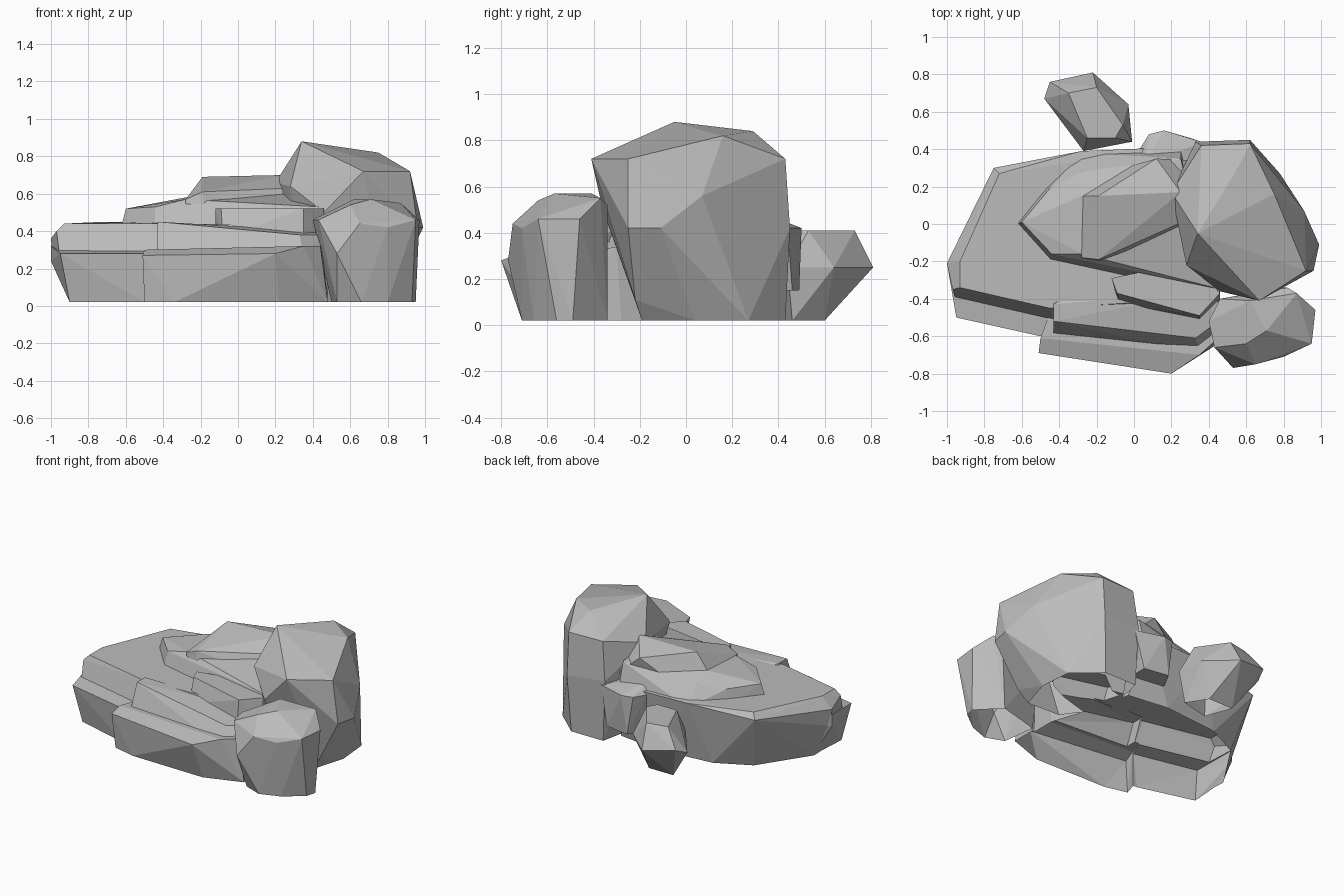
import bpy
import bmesh
import math
from mathutils import Vector

# Start clean: remove only the default cube
default_cube = bpy.data.objects.get("Cube")
if default_cube:
    bpy.data.objects.remove(default_cube, do_unlink=True)

# One flat stone colour for every part
stone = bpy.data.materials.new("grey_stone")
stone.use_nodes = True
stone_colour = (0.5, 0.5, 0.5, 1)
stone.diffuse_color = stone_colour
shader = next(node for node in stone.node_tree.nodes if node.type == "BSDF_PRINCIPLED")
shader.inputs["Base Color"].default_value = stone_colour
shader.inputs["Roughness"].default_value = 0.9


def ring(height, *corners):
    """Give a flat outline one height; a corner may carry its own height."""
    return [corner if len(corner) == 3 else (*corner, height) for corner in corners]


def rock(name, *rings):
    """Wrap a closed convex stone around rings given in hundredths of a unit."""
    mesh = bpy.data.meshes.new(name)
    bm = bmesh.new()
    for outline in rings:
        for corner in outline:
            bm.verts.new(Vector(corner) / 100)
    hull = bmesh.ops.convex_hull(bm, input=bm.verts)
    unused = {item for key in ("geom_interior", "geom_unused") for item in hull[key]
              if isinstance(item, bmesh.types.BMVert)}
    bmesh.ops.delete(bm, geom=list(unused), context="VERTS")
    bmesh.ops.recalc_face_normals(bm, faces=bm.faces)
    bm.to_mesh(mesh)
    bm.free()
    mesh.materials.append(stone)
    obj = bpy.data.objects.new(name, mesh)
    bpy.context.collection.objects.link(obj)
    return obj


def fuse(name, first, others):
    """Unite the stones into one skin that is open underneath."""
    for other in others:
        union = first.modifiers.new(other.name, "BOOLEAN")
        union.operation = "UNION"
        union.solver = "EXACT"
        union.object = other
    bpy.context.view_layer.update()
    evaluated = first.evaluated_get(bpy.context.evaluated_depsgraph_get())
    bm = bmesh.new()
    bm.from_mesh(evaluated.to_mesh())
    evaluated.to_mesh_clear()
    ground = [face for face in bm.faces
              if face.normal.z < -0.9 and face.calc_center_median().z < 0.06]
    bmesh.ops.delete(bm, geom=ground, context="FACES")
    # Merge nearly flat triangles into broad facets
    bmesh.ops.dissolve_limit(bm, angle_limit=math.radians(3),
                             verts=bm.verts, edges=bm.edges)
    first.modifiers.clear()
    bm.to_mesh(first.data)
    bm.free()
    for other in others:
        bpy.data.objects.remove(other, do_unlink=True)
    first.name = name


# Tall boulder
tall_boulder = rock(
    "tall_boulder",
    ring(2, (80, 4), (78, 27), (60, 43), (35, 43), (73, -19), (48, -18), (28, 10)),
    ring(42, (96, -25), (99, -11), (91, 7, 56), (79, -22, 11), (46, -36, 50), (33, 44, 45),
         (62, 45), (20, 17, 66)),
    ring(72, (67, -41), (92, -25), (62, 43), (36, 42), (28, -22, 64)),
    ring(84, (34, -5, 88), (75, 16, 82), (55, 29)),
)

# Short boulder at the front
front_boulder = rock(
    "front_boulder",
    ring(2, (80, -34), (95, -49), (93, -56), (80, -66), (66, -71), (53, -66), (50, -42)),
    ring(46, (43, -66), (40, -52), (46, -40), (97, -46), (95, -64), (80, -71, 42),
         (53, -77, 28), (65, -75, 44), (82, -34, 52)),
    ring(57, (62, -41), (60, -64, 54), (71, -57), (87, -37, 55)),
)

# Small loose stone at the back
back_stone = rock(
    "back_stone",
    ring(2, (-32, 60), (-13, 60), (-4, 46), (-25, 41)),
    ring(25, (-48, 67), (-45, 76, 29), (-22, 81), (-3, 64), (-1, 44), (-27, 39)),
    ring(41, (-35, 70), (-20, 73), (-6, 53), (-10, 46), (-25, 46)),
)

# Lowest layer, left and front pieces
left_base = rock(
    "left_base_slab",
    ring(2, (-90, -46), (-50, -57), (46, -55), (-88, -16), (-60, 10), (30, 20), (46, -28)),
    ring(28, (-95, -50), (-50, -60), (44, -60), (-100, -21, 24), (-100, -21, 32),
         (-74, 4, 34), (-60, 20, 34), (30, 20, 34), (46, -30, 34)),
)
front_base = rock(
    "front_base_slab",
    ring(2, (-50, -66), (-34, -70), (22, -71), (48, -62), (-45, -50), (48, -45)),
    ring(30, (-51, -69, 27), (-50, -61), (20, -80, 28), (35, -70, 32), (44, -62, 32),
         (-46, -50), (45, -45, 32)),
)

# Second layer; its back wall runs down to the ground
left_cap = rock(
    "left_cap_slab",
    ring(2, (-88, -36), (-89, -17), (-68, 0, 0), (-66, 18), (-42, 30), (0, 34), (30, 30),
         (44, -28)),
    ring(24, (-95, -41), (-43, -53), (-99, -21), (30, -50)),
    ring(44, (-97, -35, 40), (-93, -34), (-45, -45), (-100, -21, 36), (-93, -20),
         (-83, 2, 43), (-75, 30, 41), (-72, 27, 45), (-28, 39), (20, 41), (30, -40, 43),
         (46, -25, 42)),
)
front_cap = rock(
    "front_cap_slab",
    ring(26, (-43, -60), (35, -69), (45, -60), (-43, -35), (45, -35)),
    ring(45, (-43, -52), (33, -61, 38), (45, -52, 38), (-43, -43), (-30, -35, 40),
         (45, -35, 40)),
)

# Narrow ledge in front of the upper layers
middle_ledge = rock(
    "middle_ledge",
    ring(36, (-12, -29), (-8, -43), (35, -51), (46, -40), (30, -20)),
    ring(52, (-12, -29), (-9, -37), (35, -49), (46, -37), (30, -20)),
)

# Upper layers
upper_slab = rock(
    "upper_slab",
    ring(40, (-63, 0), (-45, -20), (-8, -28), (43, -38), (-47, 20), (-28, 38), (25, 40)),
    ring(53, (-60, 1, 52), (-44, -16, 53), (-10, -22), (43, -34), (-28, -16, 57),
         (-28, 15, 58), (-45, 19, 51), (-28, 28), (25, 35, 58), (25, 0, 60)),
)
top_slab = rock(
    "top_slab",
    ring(48, (-28, 15), (-28, -18), (-18, -21), (30, -4), (30, 34), (-12, 28)),
    ring(57, (-28, 15), (-28, -18)),
    ring(69, (-19, 15), (-19, -19, 61), (28, 2, 63), (25, 17, 70), (12, 35, 64)),
)

# Outcrop at the back
back_outcrop = rock(
    "back_outcrop",
    ring(15, (6, 38), (12, 49), (30, 46), (30, 30), (5, 30)),
    ring(42, (3, 40), (8, 48), (16, 50), (36, 44), (36, 30), (5, 30, 50)),
)

# Join everything into a single stone skin
fuse("rock_formation", left_base,
     [front_base, left_cap, front_cap, middle_ledge, upper_slab, top_slab,
      back_outcrop, tall_boulder, front_boulder, back_stone])
